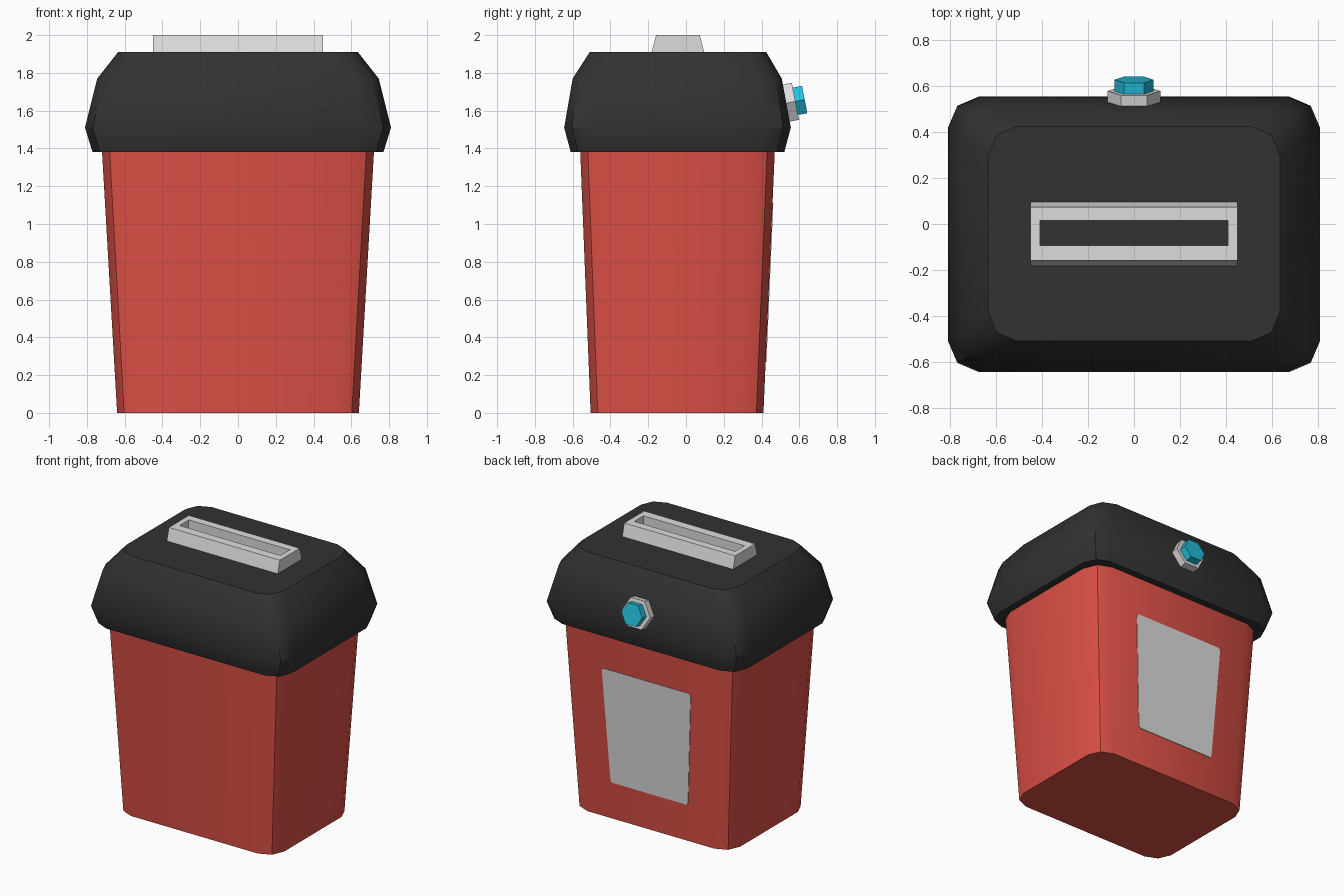
import bpy, bmesh, math
from mathutils import Matrix, Vector

if "Cube" in bpy.data.objects:
    bpy.data.objects.remove(bpy.data.objects["Cube"])


def material(name, r, g, b):
    lin = [(c / 255 / 12.92) if c < 10 else ((c / 255 + 0.055) / 1.055) ** 2.4 for c in (r, g, b)]
    m = bpy.data.materials.new(name)
    m.diffuse_color = (*lin, 1)
    m.use_nodes = True
    m.node_tree.nodes["Principled BSDF"].inputs["Base Color"].default_value = m.diffuse_color
    return m


RED = material("red", 220, 80, 70)
BLACK = material("charcoal", 50, 50, 50)
GREY = material("light grey", 220, 220, 220)
CYAN = material("cyan", 35, 190, 220)


def loft(name, rings, mat, caps=True, closed=False, smooth=False):
    """Skin a stack of equal-length point rings."""
    bm = bmesh.new()
    rows = [[bm.verts.new(p) for p in ring] for ring in rings]
    pairs = list(zip(rows, rows[1:])) + ([(rows[-1], rows[0])] if closed else [])
    for a, b in pairs:
        n = len(a)
        for i in range(n):
            j = (i + 1) % n
            bm.faces.new((a[i], a[j], b[j], b[i]))
    if caps and not closed:
        bm.faces.new(rows[0][::-1])
        bm.faces.new(rows[-1])
    bmesh.ops.recalc_face_normals(bm, faces=bm.faces[:])
    me = bpy.data.meshes.new(name)
    bm.to_mesh(me)
    bm.free()
    ob = bpy.data.objects.new(name, me)
    bpy.context.collection.objects.link(ob)
    me.materials.append(mat)
    if smooth:
        bpy.ops.object.select_all(action='DESELECT')
        ob.select_set(True)
        bpy.context.view_layer.objects.active = ob
        bpy.ops.object.shade_smooth_by_angle(angle=math.radians(35))
    return ob


def round_rect(hx, y0, y1, z, r):
    """Rectangle whose corners are cut with two facets."""
    cy, hy, k = (y0 + y1) / 2, (y1 - y0) / 2, 0.3 * r
    pts = []
    for sx, sy in ((1, 1), (-1, 1), (-1, -1), (1, -1)):
        corner = [(hx, hy - r), (hx - k, hy - k), (hx - r, hy)]
        if sx * sy < 0:
            corner.reverse()
        pts += [(sx * x, cy + sy * y, z) for x, y in corner]
    return pts


def rect(hx, y0, y1, z):
    return [(hx, y1, z), (-hx, y1, z), (-hx, y0, z), (hx, y0, z)]


# Tapered bin body
loft("bin_body", [round_rect(0.64, -0.505, 0.41, 0, 0.125),
                  round_rect(0.72, -0.56, 0.47, 1.385, 0.135)], RED, smooth=True)

# Bulging lid
loft("lid", [round_rect(0.77, -0.61, 0.52, 1.38, 0.13),
             round_rect(0.81, -0.645, 0.555, 1.51, 0.135),
             round_rect(0.745, -0.60, 0.507, 1.77, 0.13),
             round_rect(0.635, -0.51, 0.425, 1.91, 0.125)], BLACK, smooth=True)

# Slot frame on top of the lid
loft("slot_frame", [rect(0.45, -0.183, 0.097, 1.908), rect(0.45, -0.158, 0.073, 2.0),
                    rect(0.41, -0.093, 0.015, 2.0), rect(0.41, -0.093, 0.015, 1.908)],
     GREY, closed=True)

# Hexagonal button and collar, tilted with the back of the lid
TILT = math.radians(11)
AXIS = Vector((0, math.cos(TILT), math.sin(TILT)))
UP = Vector((0, -math.sin(TILT), math.cos(TILT)))
BASE = Vector((0, 0.53, 1.64))


def hexagon(r, d):
    return [BASE + AXIS * d + Vector((r * math.cos(a), 0, 0)) + UP * (r * math.sin(a))
            for a in (i * math.pi / 3 for i in range(6))]


loft("button_collar", [hexagon(0.115, -0.02), hexagon(0.115, 0.05)], GREY)
loft("button", [hexagon(0.085, 0.04), hexagon(0.085, 0.10)], CYAN)


# Thin label panel lying on the sloping back wall
def panel(offset):
    pts, c = [], 0.02
    for x, z, sx, sz in ((0.36, 1.11, 1, 1), (-0.36, 1.11, -1, 1),
                         (-0.315, 0.27, -1, -1), (0.315, 0.27, 1, -1)):
        corner = [(x, z - sz * c), (x - sx * c * 0.3, z - sz * c * 0.3), (x - sx * c, z)]
        if sx * sz < 0:
            corner.reverse()
        pts += [(px, 0.41 + 0.06 * pz / 1.385 + offset, pz) for px, pz in corner]
    return pts


loft("back_panel", [panel(-0.002), panel(0.004)], GREY)
